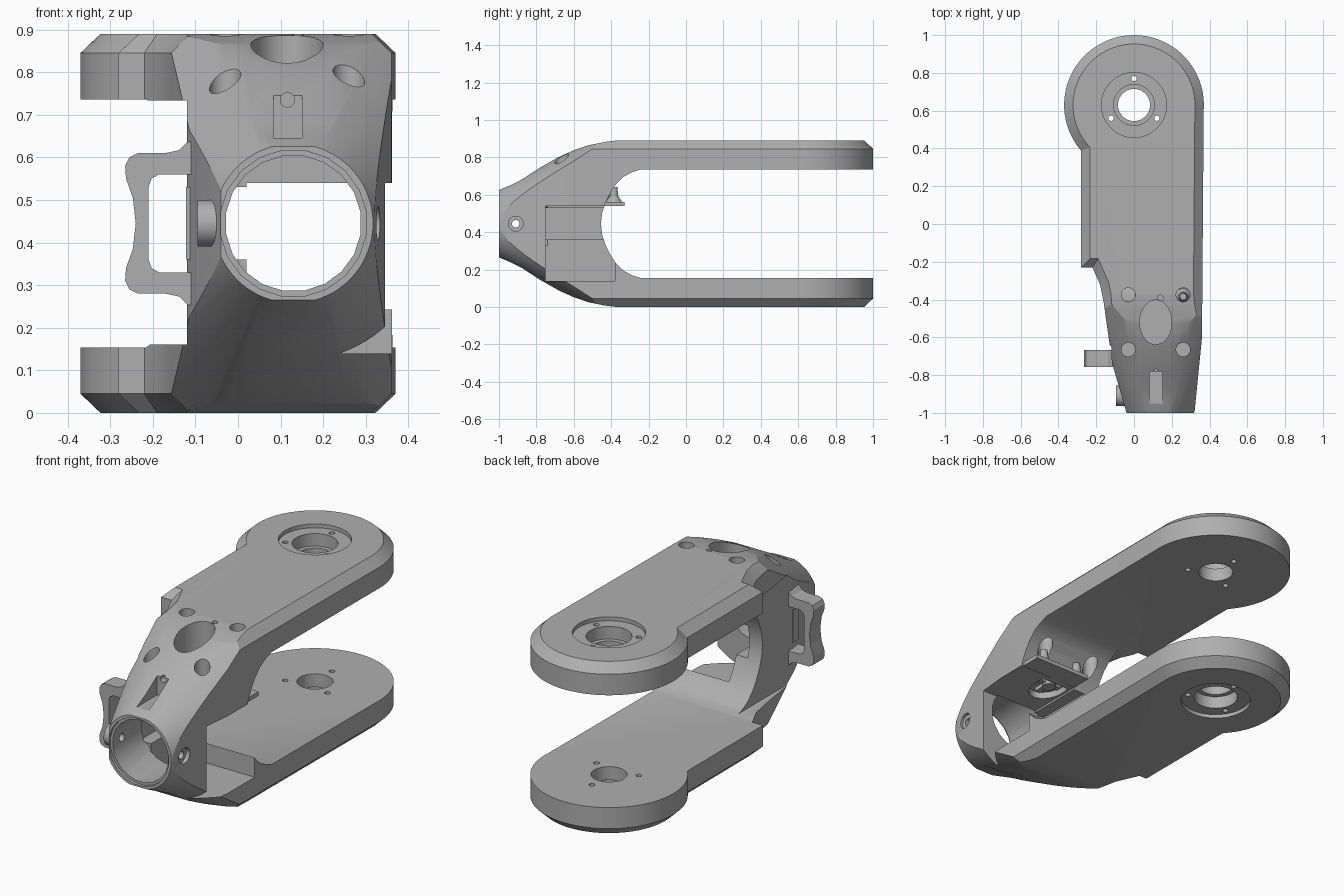
import bpy, bmesh
from math import sin, cos, pi, radians
from mathutils import Vector

cube = bpy.data.objects.get("Cube")
if cube:
    bpy.data.objects.remove(cube, do_unlink=True)

grey = bpy.data.materials.new("machined_grey")
grey.use_nodes = True
colour = (0.43, 0.43, 0.43, 1)
grey.diffuse_color = colour
grey.node_tree.nodes["Principled BSDF"].inputs["Base Color"].default_value = colour

MID = 0.445          # height of the symmetry plane
BORE = 0.13          # x of the front bore
JOINT = 0.63         # y of the fork joint


def loft(name, loops):
    """Closed solid through equal-length loops, capped at both ends."""
    bm = bmesh.new()
    rings = [[bm.verts.new(p) for p in loop] for loop in loops]
    n = len(rings[0])
    for a, b in zip(rings, rings[1:]):
        for i in range(n):
            j = (i + 1) % n
            bm.faces.new((a[i], a[j], b[j], b[i]))
    bm.faces.new(rings[0])
    bm.faces.new(rings[-1])
    bmesh.ops.recalc_face_normals(bm, faces=bm.faces)
    mesh = bpy.data.meshes.new(name)
    bm.to_mesh(mesh)
    bm.free()
    mesh.materials.append(grey)
    ob = bpy.data.objects.new(name, mesh)
    bpy.context.collection.objects.link(ob)
    return ob


def box(name, x, y, z):
    corners = [(x[0], y[0]), (x[1], y[0]), (x[1], y[1]), (x[0], y[1])]
    return loft(name, [[(a, b, h) for a, b in corners] for h in z])


def rod(name, axis, centre, r, span, r2=None, n=32, stretch=1):
    """Round or oval rod along an axis; centre holds the other two coordinates."""
    loops = []
    for t, rad in zip(span, (r, r if r2 is None else r2)):
        loop = []
        for i in range(n):
            a = 2 * pi * (i + 0.5) / n
            p = [centre[0] + rad * cos(a), centre[1] + rad * stretch * sin(a)]
            p.insert("xyz".index(axis), t)
            loop.append(p)
        loops.append(loop)
    return loft(name, loops)


def boolean(ob, tool, op="DIFFERENCE", keep=False):
    tool.hide_render = True
    mod = ob.modifiers.new(op.title(), "BOOLEAN")
    mod.operation, mod.object, mod.solver = op, tool, "EXACT"
    bpy.context.view_layer.objects.active = ob
    bpy.ops.object.modifier_apply(modifier=mod.name)
    if not keep:
        bpy.data.objects.remove(tool, do_unlink=True)


def inset(points, d):
    """Offset a counter-clockwise outline inwards."""
    out = []
    for i, p in enumerate(points):
        a, b, c = Vector(points[i - 1]), Vector(p), Vector(points[(i + 1) % len(points)])
        u, v = (b - a).normalized(), (c - b).normalized()
        m, k = Vector((-u.y, u.x)), Vector((-v.y, v.x))
        out.append(b + (m + k) * d / (1 + m.dot(k)))
    return out


# Plan outline: tapered nose, straight arm and round joint end
plan = [(0.305, -1.1), (0.32, -1), (0.36, -0.6)]
for i in range(49):
    a = radians(-4 + 224.8 * i / 48)
    plan.append((0.37 * cos(a), JOINT + 0.37 * sin(a)))
plan += [(-0.28, -0.23), (-0.22, -0.23), (-0.18, -0.32), (-0.16, -0.42),
         (-0.115, -0.74), (-0.04, -1), (-0.01, -1.1)]
slim = inset(plan, 0.047)
body = loft("fork_body", [[(p[0], p[1], h) for p in outline] for outline, h in
                          ((slim, 0), (plan, 0.045), (plan, 0.845), (slim, 0.89))])

# Side outline: fork with curved throat, mirrored about the middle height
outer = [(1.1, 0.45), (-0.33, 0.45), (-0.43, 0.438), (-0.52, 0.42), (-0.6, 0.393),
         (-0.68, 0.357), (-0.78, 0.3), (-0.88, 0.235), (-0.94, 0.205), (-1, 0.18), (-1.1, 0.14)]
throat = [(-0.455, 0), (-0.448, 0.06), (-0.43, 0.115), (-0.405, 0.165), (-0.375, 0.21),
          (-0.335, 0.25), (-0.29, 0.275), (-0.24, 0.291), (1.1, 0.291)]


def mirrored(half):
    return half + [(y, -h) for y, h in reversed(half) if h]


side = mirrored(outer) + [(y, -h) for y, h in reversed(throat)] + throat[1:]
boolean(body, loft("side_tool", [[(x, y, MID + h) for y, h in side] for x in (-0.6, 0.6)]),
        "INTERSECT")

# Conical nose blending into the square body
boolean(body, rod("cone_tool", "y", (BORE, MID), 0.187, (-1, 1.2), 0.187 + 0.55 * 2.2, n=96),
        "INTERSECT")

cutters = [
    # side relief, open pocket and its through slot
    box("relief", (-0.7, -0.12), (-0.9, -0.1), (0.16, 0.733)),
    box("pocket", (0.02, 0.6), (-0.75, -0.38), (0.14, 0.54)),
    box("slot", (-0.045, 0.1), (-0.751, -0.3), (0.36, 0.53)),
    # front bore with a shallow lip
    rod("bore", "y", (BORE, MID), 0.16, (-1.1, -0.74), n=20),
    rod("lip", "y", (BORE, MID), 0.173, (-1.1, -0.985), n=20),
    # cross pin hole and countersink
    rod("pin_hole", "x", (-0.91, MID), 0.02, (-0.3, 0.5)),
    rod("countersink", "x", (-0.91, MID), 0.04, (0.312, 0.5)),
    # slot on the sloped nose with a small hole
    box("nose_slot", (0.083, 0.15), (-0.95, -0.78), (0.645, 0.9)),
    rod("nose_hole", "y", (0.116, 0.735), 0.017, (-0.8, -0.68), n=16),
    # oval window and small hole in the top
    rod("window", "z", (0.115, -0.52), 0.085, (0.52, 1), stretch=1.38),
    rod("vent", "z", (0.14, -0.39), 0.014, (0.8, 1), n=16),
]
for x in (-0.03, 0.26):
    for y in (-0.375, -0.665):
        cutters.append(rod("screw_hole", "z", (x, y), 0.037, (0.6, 1)))

# Joint bores, recesses and bolt holes in both arms
cutters.append(rod("joint_bore", "z", (0, JOINT), 0.085, (-0.2, 1.1), n=48))
for s in (-1, 1):
    levels = [MID + s * d for d in (0.425, 0.36, 0.6, 0.2)]
    cutters.append(rod("recess", "z", (0, JOINT), 0.172, (levels[0], levels[2]), n=48))
    cutters.append(rod("bearing", "z", (0, JOINT), 0.108, (levels[1], levels[2]), n=48))
    for a in (90, 210, 330):
        c = (0.14 * cos(radians(a)), JOINT + 0.14 * sin(radians(a)))
        cutters.append(rod("bolt_hole", "z", c, 0.014, (levels[3], levels[2]), n=16))
for tool in cutters:
    boolean(body, tool)
parts = [body]

# Cable bracket on the right wall
rim = [(-0.09, 0.2), (-0.12, 0.19), (-0.138, 0.172), (-0.17, 0.165), (-0.235, 0.165),
       (-0.255, 0.155), (-0.265, 0.135), (-0.263, 0.105), (-0.247, 0.06), (-0.24, 0)]
hollow = [(-0.21, 0), (-0.21, 0.085), (-0.203, 0.105), (-0.185, 0.115), (-0.09, 0.115)]
bracket = mirrored(rim) + [(x, -h) for x, h in reversed(hollow)] + hollow[1:]
parts.append(loft("side_bracket", [[(x, y, MID + h) for x, h in bracket] for y in (-0.757, -0.668)]))
parts.append(box("bracket_pad", (-0.122, -0.05), (-0.75, -0.70), (0.36, 0.53)))

# Hollow boss around the cross pin
boss = rod("pin_boss", "x", (-0.91, MID), 0.055, (-0.095, -0.045))
boolean(boss, rod("boss_hole", "x", (-0.91, MID), 0.02, (-0.2, 0.1)))
parts.append(boss)

# Mounting shelf with tapered posts below the rear screw holes
parts.append(box("mounting_shelf", (0.02, 0.35), (-0.47, -0.33), (0.541, 0.562)))
for x in (0.05, 0.26):
    parts.append(rod("shelf_post", "z", (x, -0.385), 0.045, (0.56, 0.59), 0.025))
    parts.append(rod("shelf_post_tip", "z", (x, -0.385), 0.024, (0.585, 0.64), 0.018))

# Pivot recessed in the window
parts.append(rod("pivot_plate", "z", (0.115, -0.52), 0.09, (0.575, 0.60), stretch=1.38))
parts.append(rod("pivot_hub", "z", (0.115, -0.52), 0.035, (0.545, 0.58)))
parts.append(box("pivot_arm", (0.1, 0.13), (-0.61, -0.43), (0.555, 0.58)))
parts.append(box("pivot_cross_arm", (0.05, 0.18), (-0.535, -0.505), (0.555, 0.58)))

# Smooth shading with crisp edges
bpy.ops.object.select_all(action="DESELECT")
for ob in parts:
    ob.select_set(True)
bpy.context.view_layer.objects.active = body
bpy.ops.object.shade_smooth_by_angle(angle=radians(25))
